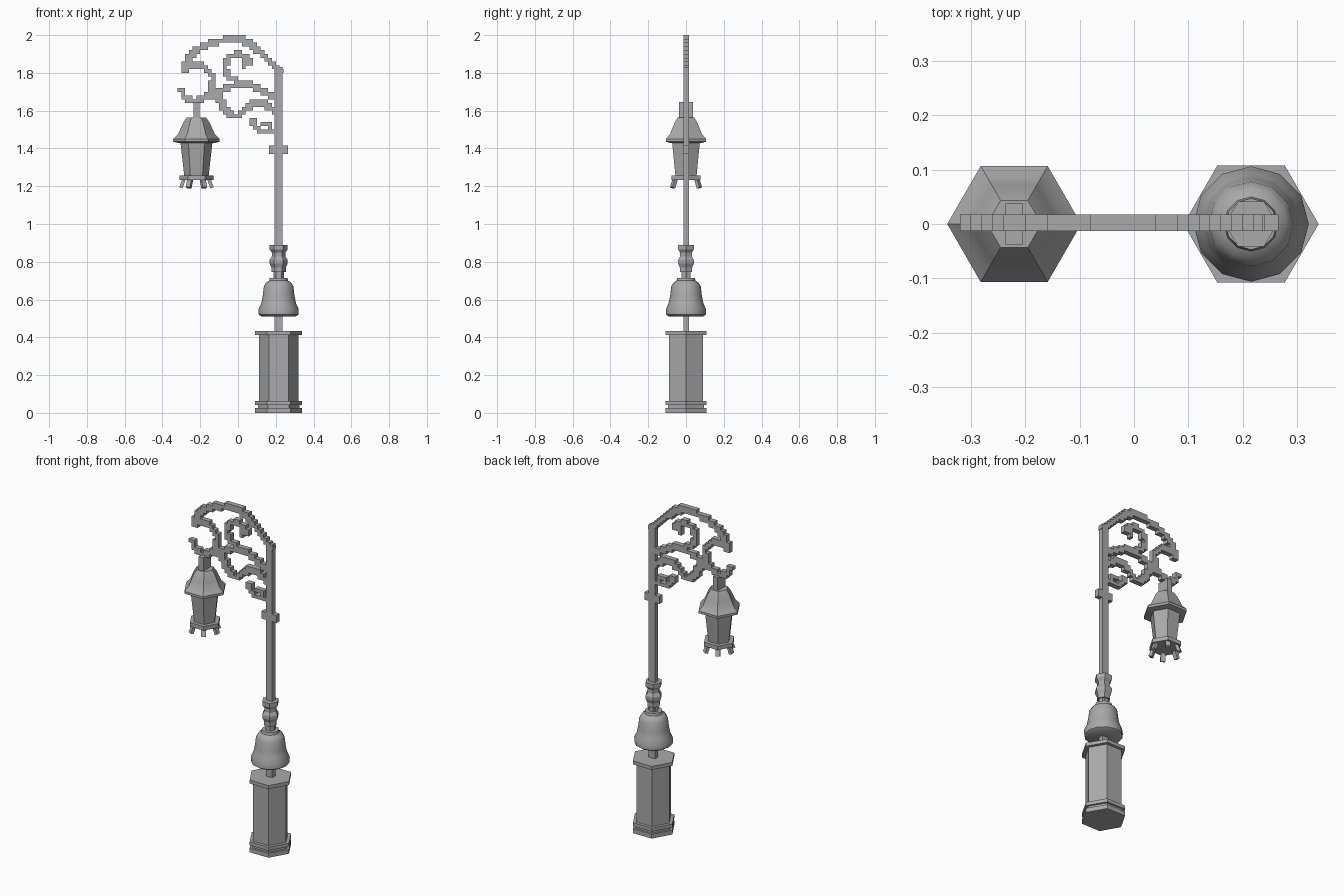
import bpy, bmesh, math
from mathutils import Vector, Matrix
from mathutils.geometry import intersect_point_line

cube = bpy.data.objects.get("Cube")
if cube:
    bpy.data.objects.remove(cube, do_unlink=True)

iron = bpy.data.materials.new("grey_iron")
iron.use_nodes = True
GREY = (0.4, 0.4, 0.4, 1)
iron.diffuse_color = GREY
iron.node_tree.nodes["Principled BSDF"].inputs["Base Color"].default_value = GREY

POST_X, LAMP_X, DEPTH_Y = 0.215, -0.22, 0.002
THICK = 0.03


def finish(name, bm, smooth=False):
    bmesh.ops.recalc_face_normals(bm, faces=bm.faces)
    mesh = bpy.data.meshes.new(name)
    bm.to_mesh(mesh)
    bm.free()
    mesh.materials.append(iron)
    obj = bpy.data.objects.new(name, mesh)
    bpy.context.collection.objects.link(obj)
    if smooth:
        bpy.ops.object.select_all(action='DESELECT')
        obj.select_set(True)
        bpy.context.view_layer.objects.active = obj
        bpy.ops.object.shade_smooth_by_angle(angle=math.radians(35))
    return obj


def turned(name, cx, profile, sides=6, smooth=False):
    """Stack of polygon rings (radius, height), capped at both ends."""
    bm = bmesh.new()
    rings = []
    for r, z in profile:
        angles = [math.tau * i / sides for i in range(sides)]
        rings.append([bm.verts.new((cx + r * math.cos(a), r * math.sin(a), z)) for a in angles])
    for low, high in zip(rings, rings[1:]):
        for i in range(sides):
            j = (i + 1) % sides
            bm.faces.new((low[i], low[j], high[j], high[i]))
    bm.faces.new(rings[0][::-1])
    bm.faces.new(rings[-1])
    return finish(name, bm, smooth)


def box(name, center, size, turn=Matrix()):
    bm = bmesh.new()
    bmesh.ops.create_cube(bm, size=1, matrix=Matrix.Translation(center) @ turn @ Matrix.Diagonal((*size, 1)))
    return finish(name, bm)


def stepped_scroll(name, path, radius=0.018, cell=0.02):
    """Stair-stepped flat bar that follows a path in the x-z plane."""
    pts = [Vector((x, z, 0)) for x, z in path]

    def near(p):
        for a, b in zip(pts, pts[1:]):
            q, t = intersect_point_line(p, a, b)
            q = a.lerp(b, min(1, max(0, t)))
            if (p - q).length < radius:
                return True
        return False

    bm = bmesh.new()
    corners = {}

    def corner(i, k):
        if (i, k) not in corners:
            corners[i, k] = bm.verts.new((i * cell, DEPTH_Y - THICK / 2, k * cell))
        return corners[i, k]

    for i in range(-18, 13):
        for k in range(70, 100):
            if near(Vector(((i + 0.5) * cell, (k + 0.5) * cell, 0))):
                bm.faces.new((corner(i, k), corner(i + 1, k), corner(i + 1, k + 1), corner(i, k + 1)))
    grown = bmesh.ops.extrude_face_region(bm, geom=bm.faces[:])["geom"]
    bmesh.ops.translate(bm, verts=[g for g in grown if isinstance(g, bmesh.types.BMVert)], vec=(0, THICK, 0))
    return finish(name, bm)


# Hexagonal pedestal
turned("pedestal_foot", POST_X, [(0.124, 0), (0.124, 0.026)])
turned("pedestal_groove", POST_X, [(0.11, 0.026), (0.11, 0.042)])
turned("pedestal_ledge", POST_X, [(0.124, 0.042), (0.124, 0.063)])
turned("pedestal_body", POST_X, [(0.104, 0.063), (0.104, 0.412)])
turned("pedestal_top", POST_X, [(0.124, 0.412), (0.124, 0.433)])

# Bell and turned neck
turned("bell", POST_X, [(0.09, 0.51), (0.105, 0.52), (0.106, 0.55), (0.092, 0.58), (0.084, 0.62),
                        (0.078, 0.67), (0.066, 0.69), (0.05, 0.7), (0.047, 0.715)], 12, True)
turned("neck", POST_X, [(0.028, 0.715), (0.028, 0.745), (0.038, 0.745), (0.038, 0.77), (0.048, 0.79),
                        (0.048, 0.81), (0.036, 0.828), (0.036, 0.85), (0.048, 0.865), (0.048, 0.89)])

# Post and collar
box("post", (POST_X, DEPTH_Y, 1.13), (0.042, THICK, 1.4))
box("collar", (POST_X, DEPTH_Y, 1.393), (0.1, THICK, 0.045))

# Stepped scrollwork of the arm
stepped_scroll("arm_arch", [(-.28, 1.81), (-.27, 1.87), (-.23, 1.91), (-.19, 1.94), (-.12, 1.965), (-.05, 1.98),
                            (.01, 1.98), (.07, 1.95), (.13, 1.9), (.18, 1.85), (.215, 1.81)])
stepped_scroll("lamp_hook", [(-.26, 1.84), (-.19, 1.835), (-.15, 1.81), (-.13, 1.765), (-.145, 1.71),
                             (-.175, 1.67), (-.23, 1.65), (-.28, 1.67), (-.3, 1.705)], 0.016)
stepped_scroll("upper_scroll", [(0, 1.75), (-.055, 1.785), (-.07, 1.83), (-.05, 1.88), (-.01, 1.9),
                                (.03, 1.89), (.06, 1.86), (.03, 1.84)], 0.016)
stepped_scroll("middle_vine", [(-.16, 1.67), (-.1, 1.7), (-.05, 1.725), (0, 1.74), (.06, 1.74),
                               (.11, 1.72), (.165, 1.69), (.2, 1.68)])
stepped_scroll("lower_vine", [(-.11, 1.69), (-.09, 1.65), (-.07, 1.61), (-.03, 1.57), (0, 1.57),
                              (.03, 1.6), (.08, 1.64), (.13, 1.64), (.17, 1.62), (.2, 1.6)])
stepped_scroll("lower_curl", [(.2, 1.49), (.13, 1.49), (.09, 1.51), (.08, 1.55)], 0.015)
stepped_scroll("lower_curl_tip", [(.17, 1.49), (.17, 1.53), (.13, 1.53)], 0.012)

# Hanging lantern
box("lantern_stem", (LAMP_X, 0, 1.6), (0.032, 0.075, 0.09))
turned("lantern_roof", LAMP_X, [(0.1, 1.43), (0.123, 1.436), (0.123, 1.45), (0.098, 1.475), (0.082, 1.51),
                                (0.068, 1.54), (0.05, 1.565)], 6, True)
turned("lantern_body", LAMP_X, [(0.064, 1.25), (0.085, 1.435)])
turned("lantern_base", LAMP_X, [(0.09, 1.232), (0.09, 1.256)])
for i in range(6):
    a = math.tau * i / 6
    turn = Matrix.Rotation(a, 4, 'Z') @ Matrix.Rotation(-0.35, 4, 'Y')
    box("lantern_foot", (LAMP_X + 0.074 * math.cos(a), 0.074 * math.sin(a), 1.215), (0.018, 0.026, 0.05), turn)
